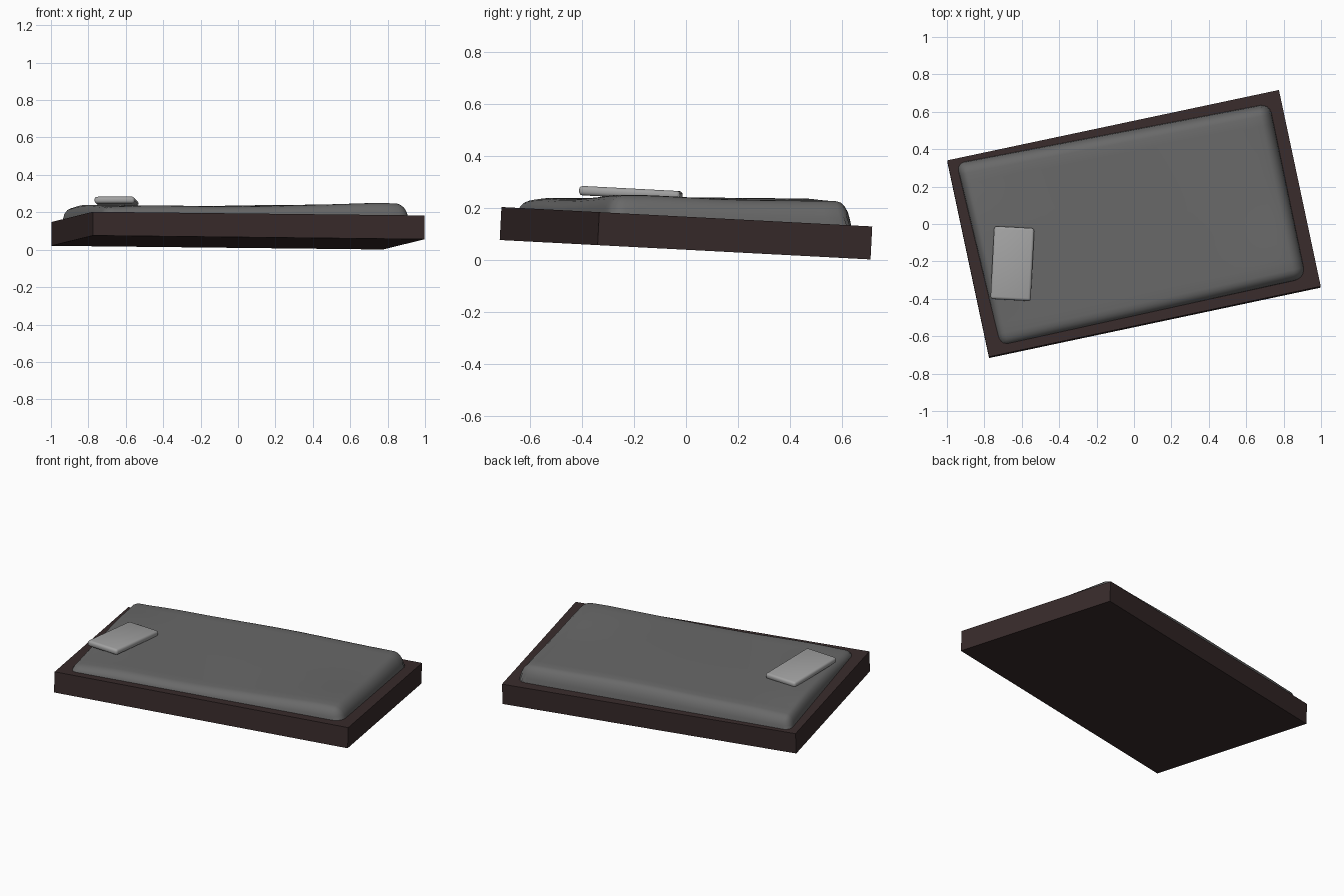
import bpy, bmesh
from math import radians, sqrt, sin, exp
from mathutils import Matrix, Vector

if "Cube" in bpy.data.objects:
    bpy.data.objects.remove(bpy.data.objects["Cube"])

TILT = Matrix.Rotation(radians(-3), 4, 'X')


def material(name, rgb):
    m = bpy.data.materials.new(name)
    m.diffuse_color = (*rgb, 1)
    m.use_nodes = True
    m.node_tree.nodes["Principled BSDF"].inputs["Base Color"].default_value = m.diffuse_color
    return m


def finish(name, bm, mat, smooth=False):
    bmesh.ops.recalc_face_normals(bm, faces=bm.faces)
    me = bpy.data.meshes.new(name)
    bm.to_mesh(me)
    bm.free()
    me.materials.append(mat)
    ob = bpy.data.objects.new(name, me)
    bpy.context.collection.objects.link(ob)
    if smooth:
        bpy.context.view_layer.objects.active = ob
        ob.select_set(True)
        bpy.ops.object.shade_smooth_by_angle(angle=radians(35))
        ob.select_set(False)
    return ob


def tilted_box(name, size, centre, turn, mat, bevel=0):
    bm = bmesh.new()
    bmesh.ops.create_cube(bm, size=1)
    bmesh.ops.scale(bm, vec=size, verts=bm.verts)
    if bevel:
        bmesh.ops.bevel(bm, geom=bm.edges[:], offset=bevel, segments=3,
                        profile=0.5, affect='EDGES')
    m = Matrix.Translation(centre) @ TILT @ Matrix.Rotation(radians(turn), 4, 'Z')
    bm.transform(m)
    return finish(name, bm, mat, bevel > 0)


wood = material("dark_wood", (0.04, 0.024, 0.024))
cloth = material("grey_cloth", (0.14, 0.14, 0.14))
pale = material("pale_cloth", (0.36, 0.36, 0.36))

# Tilted slab that carries everything
tilted_box("bed_base", (1.813, 1.075, 0.127), (0, 0, 0.102), 12, wood)

# Draped mattress: a sheet between four corners with rolled edges and soft waves
FL, FR = Vector((-0.715, -0.65)), Vector((0.92, -0.29))
BL, BR = Vector((-0.95, 0.325)), Vector((0.725, 0.645))


def top_height(x, y):
    z = 0.236 - 0.010 * max(0, y) + 0.004 * sin(5 * x + 3 * y)
    z += 0.014 * exp(-((x - 0.8) ** 2 + (y + 0.2) ** 2) / 0.06)
    z -= 0.010 * exp(-((x + 0.75) ** 2 + (y + 0.6) ** 2) / 0.05)
    z -= 0.014 * exp(-((x + 0.9) ** 2 + (y - 0.3) ** 2) / 0.03)
    return z


def stops(length, n):
    edge = [0, 0.004, 0.012, 0.024, 0.04, 0.06]
    inner = [0.06 + (length - 0.12) * i / n for i in range(1, n)]
    return edge + inner + [length - e for e in reversed(edge)]


LEN, WID = 1.68, 0.97
us, vs = stops(LEN, 28), stops(WID, 16)
bm = bmesh.new()
grid = []
for a in us:
    row = []
    for b in vs:
        u, v = a / LEN, b / WID
        p = FL.lerp(FR, u).lerp(BL.lerp(BR, u), v)
        roll_x = 0.045 + 0.025 * u
        qx = max(0, 1 - min(a, LEN - a) / roll_x)
        qy = max(0, 1 - min(b, WID - b) / 0.06)
        q = min(1, sqrt(qx * qx + qy * qy))
        low = 0.1655 - 0.0524 * p.y - 0.008
        z = low + (top_height(p.x, p.y) - low) * sqrt(1 - q * q)
        row.append(bm.verts.new((p.x, p.y, z)))
    grid.append(row)
for i in range(len(us) - 1):
    for j in range(len(vs) - 1):
        bm.faces.new((grid[i][j], grid[i + 1][j],
                      grid[i + 1][j + 1], grid[i][j + 1]))
# Closed underside hidden inside the base
rim = ([r[0] for r in grid] + grid[-1][1:]
       + [r[-1] for r in grid[-2::-1]] + grid[0][-2:0:-1])
bm.faces.new(rim[::-1])
finish("mattress", bm, cloth, True)

# Flat pillow
tilted_box("pillow", (0.215, 0.39, 0.036), (-0.65, -0.212, 0.256), -3, pale, 0.014)
